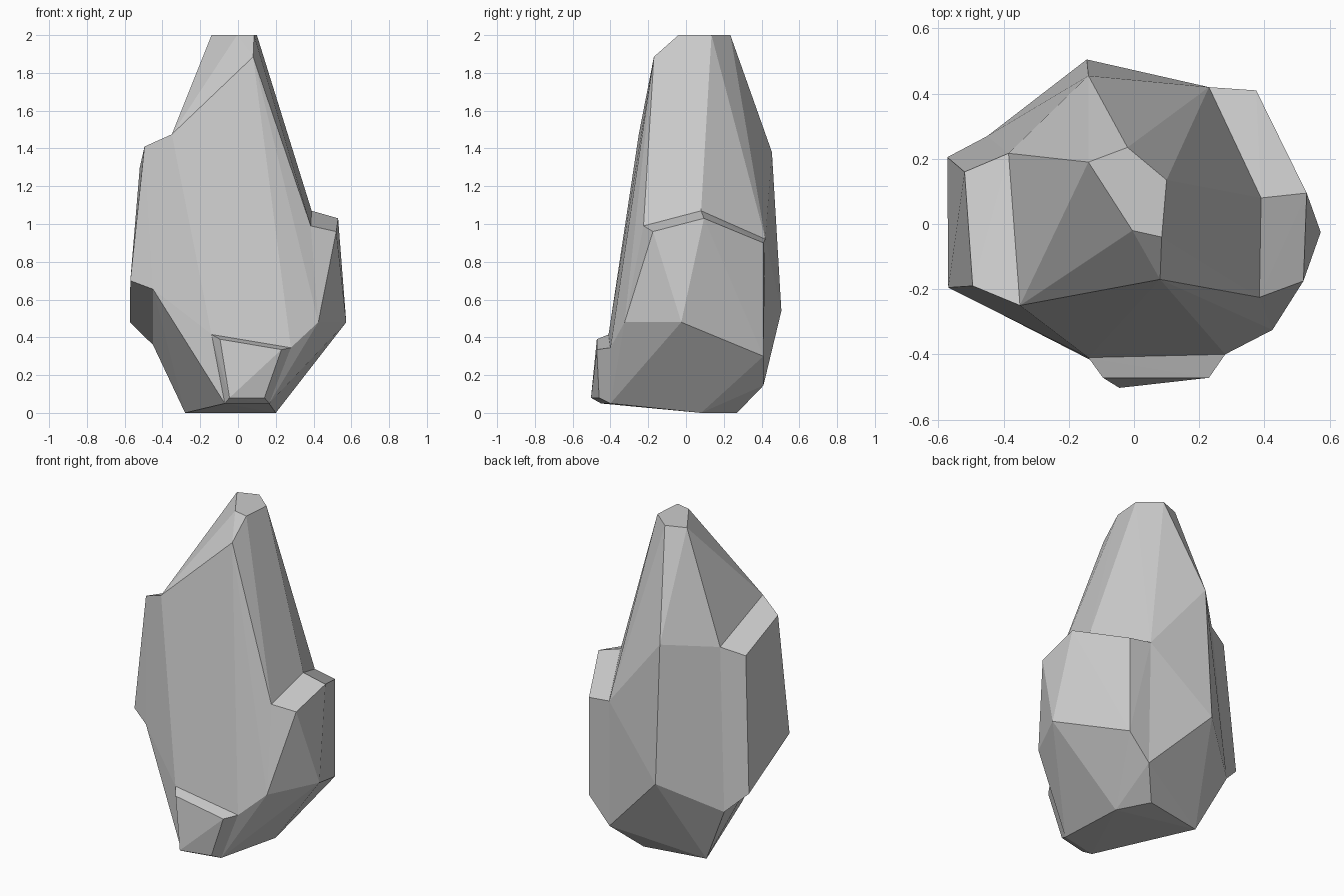
import bpy, bmesh

if "Cube" in bpy.data.objects:
    bpy.data.objects.remove(bpy.data.objects["Cube"])

# Corner rings of the rock, grouped by the region they outline
tip = [(-.14, .19, 2), (-.02, .235, 2), (.10, .135, 2), (.085, -.04, 2), (-.005, -.02, 2)]
brow = [(.08, -.17, 1.885)]
back = [(-.14, .455, 1.38), (-.145, .505, .54)]
base = [(.2, .08, 0), (.1, .27, 0), (-.28, .2, 0)]
base_back = [(.235, .41, .145)]
base_front = [(-.07, -.45, .05), (.165, -.40, .05)]

# Seams where the side chunks break away from the core
left_seam = [(-.35, -.25, 1.475), (-.385, .217, 1.34), (-.45, .27, .36), (-.45, -.255, .655)]
right_seam = [(.39, .08, 1.07), (.385, -.225, .99), (.23, .42, .92), (.425, -.325, .48)]
toe_seam = [(-.14, -.41, .415), (.28, -.40, .345)]

# Outer corners of the chunks
left_outer = [(-.495, -.19, 1.41), (-.52, .16, 1.30), (-.57, -.195, .70), (-.573, .205, .48)]
right_outer = [(.53, .095, 1.03), (.52, -.175, .96), (.375, .41, .90), (.375, .41, .30),
               (.573, -.025, .48)]
toe_outer = [(-.095, -.472, .39), (.23, -.472, .335), (-.045, -.503, .08), (.14, -.46, .08)]


def chunk(name, *groups):
    """Flat-faced convex stone wrapped around groups of corners."""
    bm = bmesh.new()
    for group in groups:
        for p in group:
            bm.verts.new(p)
    bmesh.ops.convex_hull(bm, input=bm.verts[:])
    loose = [v for v in bm.verts if not v.link_faces]
    bmesh.ops.delete(bm, geom=loose, context='VERTS')
    bmesh.ops.recalc_face_normals(bm, faces=bm.faces[:])
    mesh = bpy.data.meshes.new(name)
    bm.to_mesh(mesh)
    bm.free()
    ob = bpy.data.objects.new(name, mesh)
    bpy.context.collection.objects.link(ob)
    return ob


# Tall core, then the left slab, right shoulder and front toe
rock = chunk("rock", tip, brow, back, base, base_back, base_front,
             left_seam, right_seam, toe_seam)
parts = [
    chunk("left_slab", left_seam, left_outer),
    chunk("right_shoulder", right_seam, right_outer, base[:2], base_back, base_front[1:]),
    chunk("front_toe", toe_seam, toe_outer, base_front),
]

# Fuse the chunks into one closed stone
bpy.context.view_layer.objects.active = rock
for part in parts:
    mod = rock.modifiers.new("fuse_" + part.name, 'BOOLEAN')
    mod.operation = 'UNION'
    mod.solver = 'EXACT'
    mod.object = part
    bpy.ops.object.modifier_apply(modifier=mod.name)
    bpy.data.objects.remove(part, do_unlink=True)
